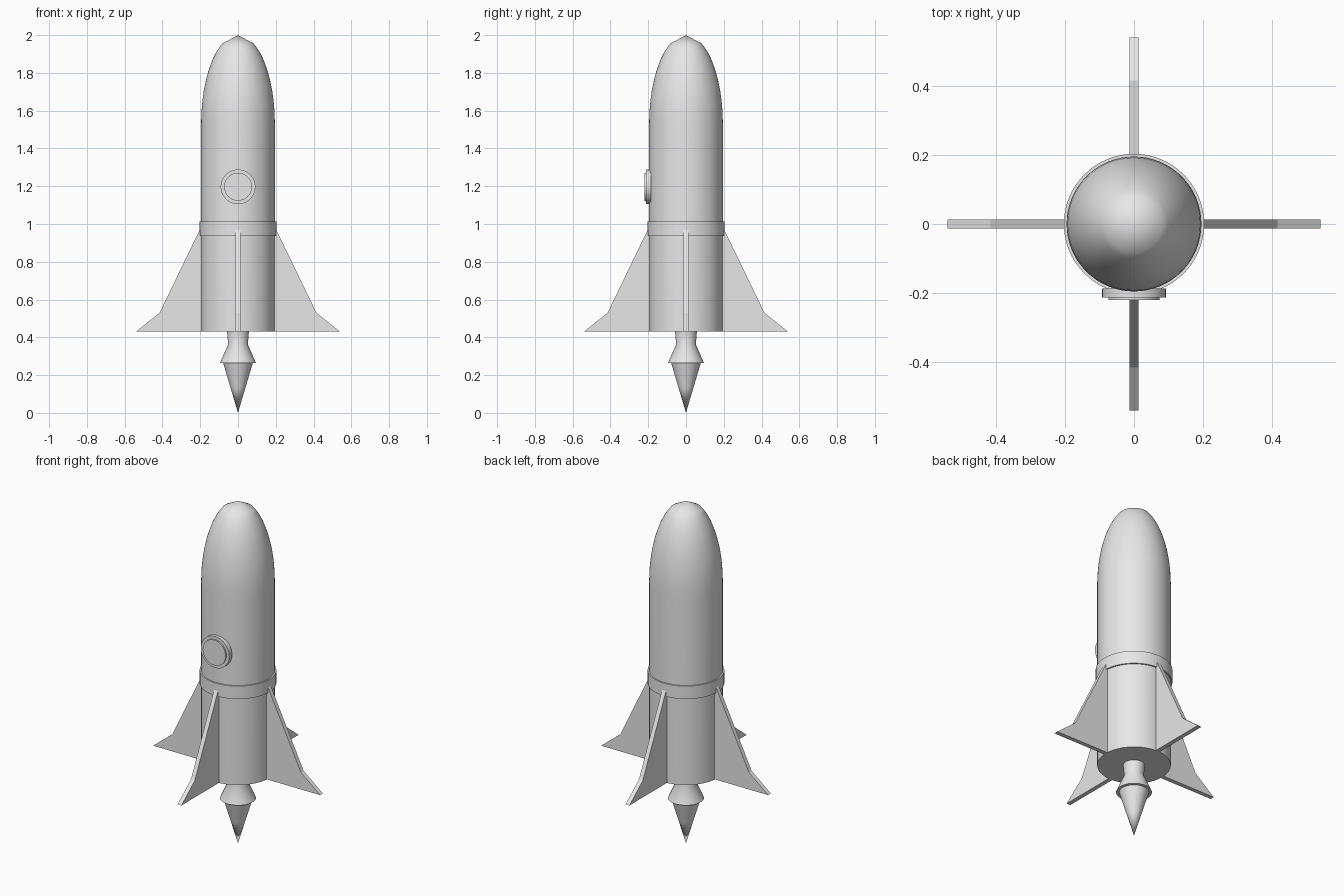
import bpy, bmesh, math
from mathutils import Matrix

if "Cube" in bpy.data.objects:
    bpy.data.objects.remove(bpy.data.objects["Cube"])

grey = bpy.data.materials.new("light grey")
grey.diffuse_color = (0.8, 0.8, 0.8, 1)
grey.use_nodes = True
grey.node_tree.nodes["Principled BSDF"].inputs["Base Color"].default_value = grey.diffuse_color


def finish(name, bm, angle=35):
    bmesh.ops.remove_doubles(bm, verts=bm.verts, dist=1e-5)
    bmesh.ops.recalc_face_normals(bm, faces=bm.faces)
    mesh = bpy.data.meshes.new(name)
    bm.to_mesh(mesh)
    bm.free()
    mesh.materials.append(grey)
    ob = bpy.data.objects.new(name, mesh)
    bpy.context.collection.objects.link(ob)
    bpy.ops.object.select_all(action='DESELECT')
    ob.select_set(True)
    bpy.context.view_layer.objects.active = ob
    bpy.ops.object.shade_smooth_by_angle(angle=math.radians(angle))
    return ob


def lathe(name, profile, sides=48, matrix=Matrix(), angle=35):
    """Revolve (radius, z) points; profiles start and end on the axis."""
    bm = bmesh.new()
    rings = []
    for r, z in profile:
        n = 1 if r == 0 else sides
        rings.append([bm.verts.new((r * math.cos(math.tau * i / sides),
                                    r * math.sin(math.tau * i / sides), z))
                      for i in range(n)])
    for a, b in zip(rings, rings[1:]):
        for i in range(sides):
            j = (i + 1) % sides
            if len(a) == 1:
                bm.faces.new((a[0], b[i], b[j]))
            elif len(b) == 1:
                bm.faces.new((a[i], a[j], b[0]))
            else:
                bm.faces.new((a[i], a[j], b[j], b[i]))
    bmesh.ops.transform(bm, matrix=matrix, verts=bm.verts)
    return finish(name, bm, angle)


# Body with elliptical nose, ending in a shallow pointed cap
nose = [(0.195 * math.cos(t), 1.53 + 0.47 * math.sin(t))
        for t in (math.radians(65 * i / 12) for i in range(13))]
lathe("body", [(0, 0.43), (0.195, 0.43)] + nose + [(0, 2.0)], 64)

# Raised band round the waist
lathe("waist_band", [(0, 0.937), (0.203, 0.937), (0.203, 1.012), (0, 1.012)], 64)

# Nozzle and pointed flame
lathe("nozzle", [(0, 0.44), (0.058, 0.44), (0.057, 0.42), (0.052, 0.362),
                 (0.095, 0.265), (0, 0.265)], 48, angle=50)
lathe("flame", [(0, 0.27), (0.08, 0.27), (0.04, 0.135), (0, 0)], 48)

# Porthole on the front
front = Matrix.Translation((0, 0, 1.197)) @ Matrix.Rotation(math.radians(90), 4, 'X')
lathe("porthole_frame", [(0, 0.186), (0.092, 0.186), (0.092, 0.212), (0, 0.212)], 40, front)
lathe("porthole_glass", [(0, 0.19), (0.074, 0.19), (0.074, 0.22), (0, 0.22)], 40, front)

# Four swept fins
outline = [(0.185, 0.43), (0.54, 0.43), (0.415, 0.53), (0.2, 0.975), (0.185, 0.975)]
for k, side in enumerate(("right", "back", "left", "front")):
    bm = bmesh.new()
    face = bm.faces.new([bm.verts.new((x, -0.0125, z)) for x, z in outline])
    new = bmesh.ops.extrude_face_region(bm, geom=[face])["geom"]
    bmesh.ops.translate(bm, vec=(0, 0.025, 0),
                        verts=[v for v in new if isinstance(v, bmesh.types.BMVert)])
    bmesh.ops.transform(bm, matrix=Matrix.Rotation(k * math.pi / 2, 4, 'Z'), verts=bm.verts)
    finish("fin_" + side, bm, 10)
